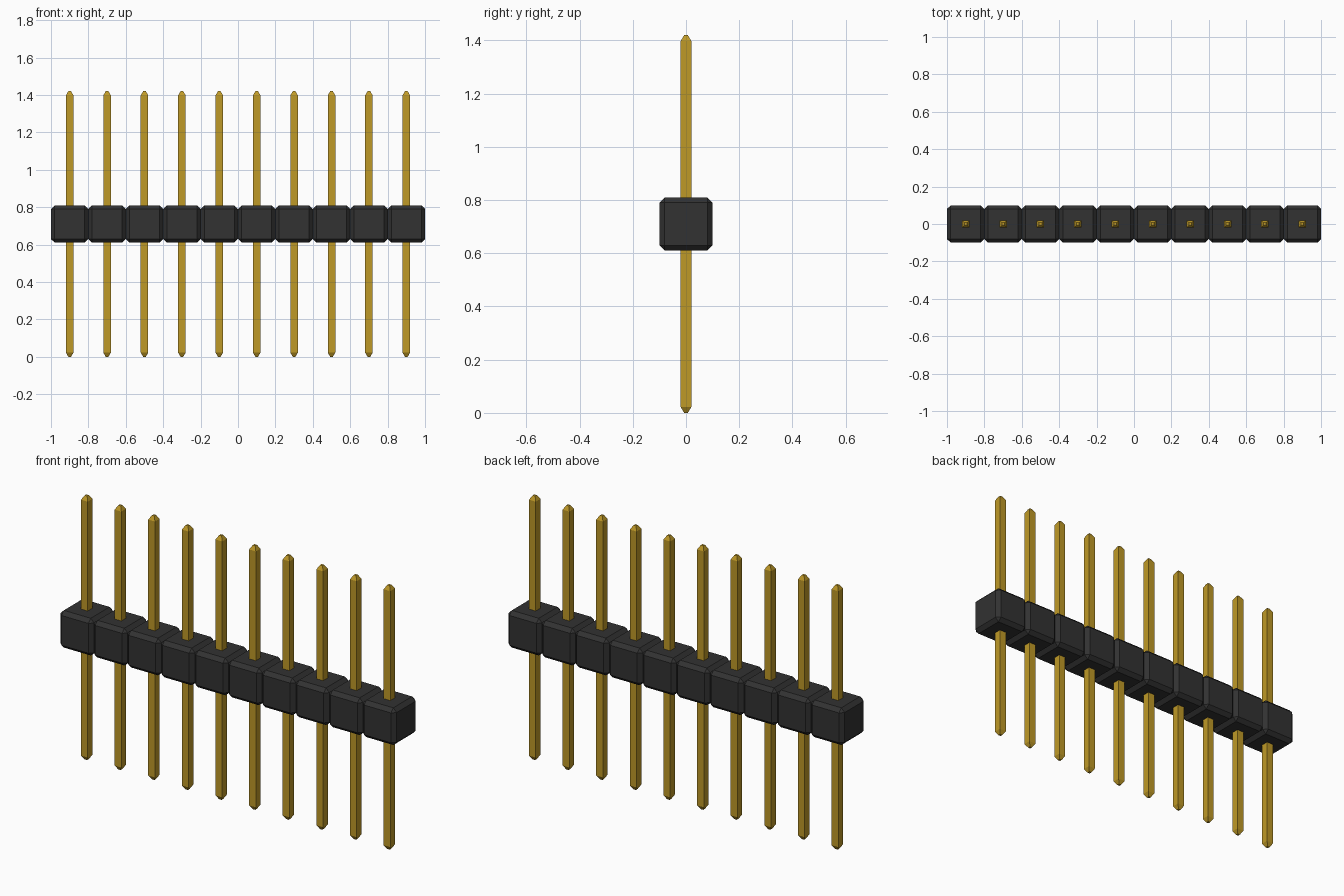
import bpy
import bmesh

cube = bpy.data.objects.get("Cube")
if cube:
    bpy.data.objects.remove(cube, do_unlink=True)

COUNT, PITCH = 10, 0.2
HEIGHT, BODY_Z = 1.42, 0.71
PIN_HALF, TIP_HALF, TIP_LEN = 0.02, 0.007, 0.022
CHAMFER = 0.02


def material(name, rgb):
    m = bpy.data.materials.new(name)
    m.use_nodes = True
    m.diffuse_color = (*rgb, 1)
    bsdf = next(n for n in m.node_tree.nodes if n.type == 'BSDF_PRINCIPLED')
    bsdf.inputs["Base Color"].default_value = (*rgb, 1)
    return m


def make_object(name, bm, mat, location):
    mesh = bpy.data.meshes.new(name)
    bmesh.ops.recalc_face_normals(bm, faces=bm.faces)
    bm.to_mesh(mesh)
    bm.free()
    mesh.materials.append(mat)
    obj = bpy.data.objects.new(name, mesh)
    obj.location = location
    bpy.context.collection.objects.link(obj)
    return obj


def housing(name, x):
    # Chamfered plastic block
    bm = bmesh.new()
    bmesh.ops.create_cube(bm, size=PITCH)
    bmesh.ops.bevel(bm, geom=bm.edges[:], offset=CHAMFER, segments=1,
                    affect='EDGES', profile=0.5)
    return make_object(name, bm, plastic, (x, 0, BODY_Z))


def pin(name, x):
    # Square pin lofted through four rings, with tapered ends
    bm = bmesh.new()
    profile = [(TIP_HALF, 0), (PIN_HALF, TIP_LEN),
               (PIN_HALF, HEIGHT - TIP_LEN), (TIP_HALF, HEIGHT)]
    corners = [(-1, -1), (1, -1), (1, 1), (-1, 1)]
    rings = [[bm.verts.new((cx * h, cy * h, z)) for cx, cy in corners]
             for h, z in profile]
    for low, high in zip(rings, rings[1:]):
        for i in range(4):
            j = (i + 1) % 4
            bm.faces.new((low[i], low[j], high[j], high[i]))
    bm.faces.new(rings[0][::-1])
    bm.faces.new(rings[-1])
    return make_object(name, bm, gold, (x, 0, 0))


plastic = material("black plastic", (0.032, 0.032, 0.032))
gold = material("gold metal", (0.52, 0.32, 0.02))

# Row of housing blocks, one pin through each
for i in range(COUNT):
    x = (i - (COUNT - 1) / 2) * PITCH
    housing(f"housing_block_{i + 1}", x)
    pin(f"pin_{i + 1}", x)
